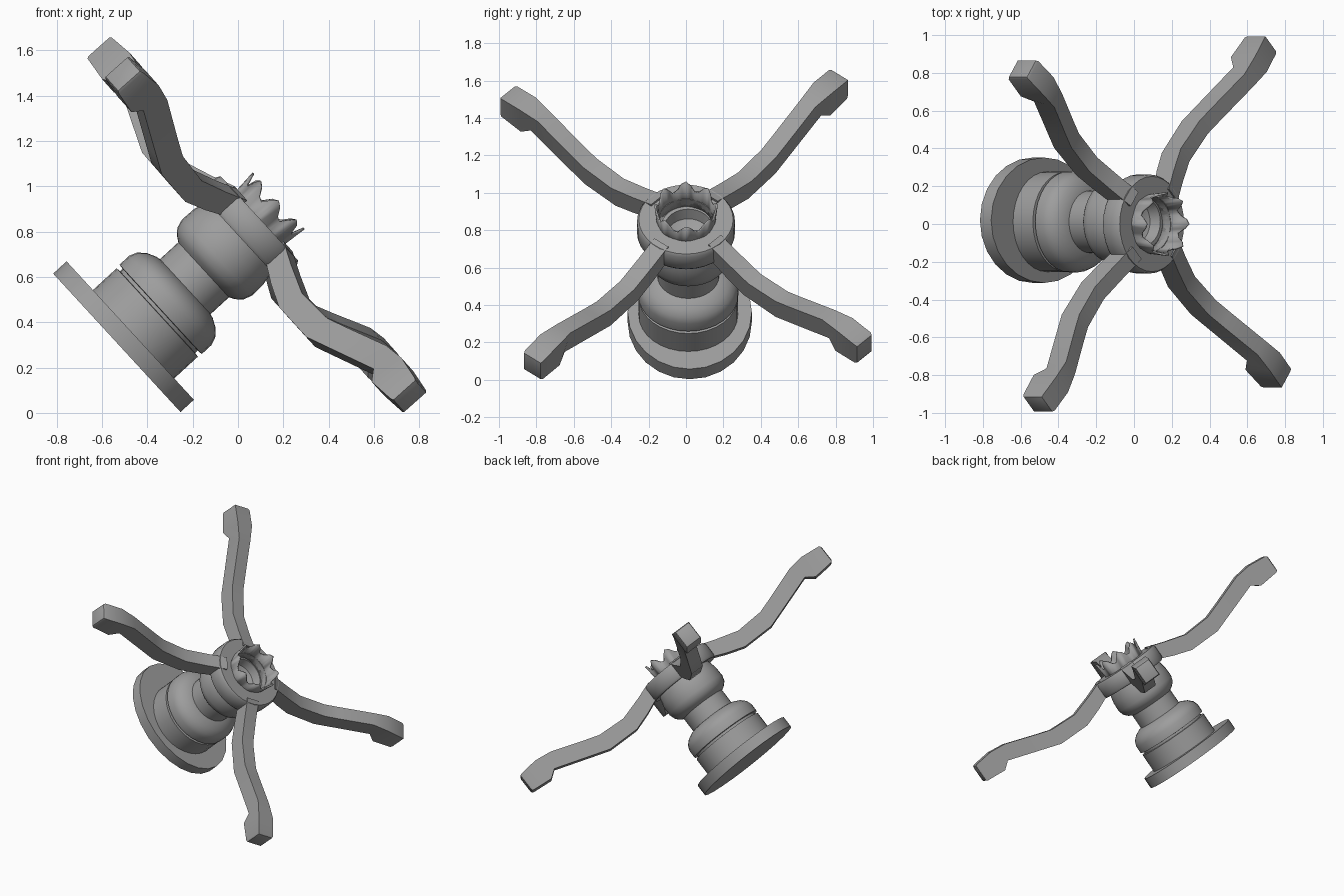
import bpy, bmesh
from math import sin, cos, pi, radians
from mathutils import Matrix

if "Cube" in bpy.data.objects:
    bpy.data.objects.remove(bpy.data.objects["Cube"])

# Everything is modelled upright along z, then tipped over by this frame
FRAME = Matrix.Translation((-0.54, 0, 0.315)) @ Matrix.Rotation(radians(47.4), 4, 'Y')
# The handle sits very slightly crooked on the body
HANDLE = Matrix.Translation((0.03, 0, 0.017)) @ Matrix.Rotation(radians(0.9), 4, 'Y')
AXIS = 0.03          # sideways offset of the turned parts in the tilted frame

metal = bpy.data.materials.new("dark_grey_metal")
metal.diffuse_color = (0.34, 0.34, 0.34, 1)
metal.use_nodes = True
metal.node_tree.nodes["Principled BSDF"].inputs["Base Color"].default_value = metal.diffuse_color


def finish(name, bm, angle=35):
    bmesh.ops.recalc_face_normals(bm, faces=bm.faces)
    bm.transform(FRAME)
    me = bpy.data.meshes.new(name)
    bm.to_mesh(me)
    bm.free()
    me.materials.append(metal)
    ob = bpy.data.objects.new(name, me)
    bpy.context.collection.objects.link(ob)
    bpy.ops.object.select_all(action='DESELECT')
    bpy.context.view_layer.objects.active = ob
    ob.select_set(True)
    bpy.ops.object.shade_smooth_by_angle(angle=radians(angle))
    return ob


def lathe(name, profile, seg=32, centre=(AXIS, 0), sx=1.0, sy=1.0, closed=False):
    bm = bmesh.new()
    rings = []
    for r, z in profile:
        rings.append([bm.verts.new((centre[0] + r * sx * cos(2 * pi * i / seg),
                                    centre[1] + r * sy * sin(2 * pi * i / seg), z))
                      for i in range(seg)])
    pairs = list(zip(rings, rings[1:]))
    if closed:
        pairs.append((rings[-1], rings[0]))
    for a, b in pairs:
        for i in range(seg):
            j = (i + 1) % seg
            bm.faces.new((a[i], a[j], b[j], b[i]))
    if not closed:
        bm.faces.new(rings[0])
        bm.faces.new(rings[-1])
    return finish(name, bm)


# Oval mounting flange
lathe("mounting_flange", [(1, 0), (1, 0.08)], seg=24, centre=(0.008, 0.02), sx=0.415, sy=0.332)

# Turned body: base cup, groove, lower bulge, neck, upper bulge, hollow top
lathe("valve_body", [
    (0.265, 0.07), (0.265, 0.222), (0.245, 0.224), (0.245, 0.240), (0.268, 0.242),
    (0.268, 0.30), (0.255, 0.335), (0.225, 0.365), (0.185, 0.385), (0.165, 0.39),
    (0.165, 0.50), (0.19, 0.515), (0.215, 0.54), (0.228, 0.58), (0.226, 0.65),
    (0.215, 0.70), (0.20, 0.74), (0.145, 0.78), (0.125, 0.78), (0.11, 0.72), (0.05, 0.69)],
    centre=(AXIS, 0.012))

# Hub ring of the handle
lathe("hub_ring", [(0.145, 0.72), (0.252, 0.715), (0.262, 0.73), (0.262, 0.82),
                   (0.252, 0.835), (0.145, 0.835)], closed=True)

# Jagged crown on the hub: a thin tube whose rim rises and falls
bm = bmesh.new()
seg, heights = 40, (0.95, 0.935, 0.90, 0.89, 0.925)
low, high = [], []
for i in range(seg):
    a = 2 * pi * i / seg
    h = heights[i % 5]
    for ring, r, z in ((low, 0.15, 0.74), (high, 0.15 + 0.2 * (h - 0.85), h)):
        ring.append(bm.verts.new((AXIS + r * cos(a), r * sin(a), z)))
for i in range(seg):
    j = (i + 1) % seg
    bm.faces.new((low[i], low[j], high[j], high[i]))
crown = finish("toothed_crown", bm)
solid = crown.modifiers.new("wall", 'SOLIDIFY')
solid.thickness = 0.01

# Four swept arms: side outline (distance from axis, height) extruded to a bar
TOP = [(0.21, 0.83), (0.34, 0.785), (0.50, 0.738), (0.70, 0.748), (0.80, 0.78),
       (1.04, 0.862), (1.16, 0.876), (1.31, 0.86)]
BOTTOM = [(0.21, 0.72), (0.34, 0.665), (0.47, 0.622), (0.70, 0.624), (0.81, 0.66),
          (1.09, 0.752), (1.15, 0.708), (1.31, 0.722)]
for n, angle in enumerate((47, 141, 227, 321)):
    bm = bmesh.new()
    sections = []
    for (rt, zt), (rb, zb) in zip(TOP, BOTTOM):
        w = 0.062 if rt > 1.1 else 0.048
        sections.append([bm.verts.new(p) for p in
                         ((rt, -w, zt), (rt, w, zt), (rb, w, zb), (rb, -w, zb))])
    for a, b in zip(sections, sections[1:]):
        for i in range(4):
            j = (i + 1) % 4
            bm.faces.new((a[i], a[j], b[j], b[i]))
    bm.faces.new(sections[0])
    bm.faces.new(sections[-1])
    # soften the edges of the tip
    tip = [e for e in bm.edges if all(v in sections[-1] for v in e.verts)]
    bmesh.ops.bevel(bm, geom=tip, offset=0.018, segments=2, profile=0.5, affect='EDGES')
    bm.transform(HANDLE @ Matrix.Rotation(radians(angle), 4, 'Z'))
    finish(f"handle_arm_{n + 1}", bm, 35)
